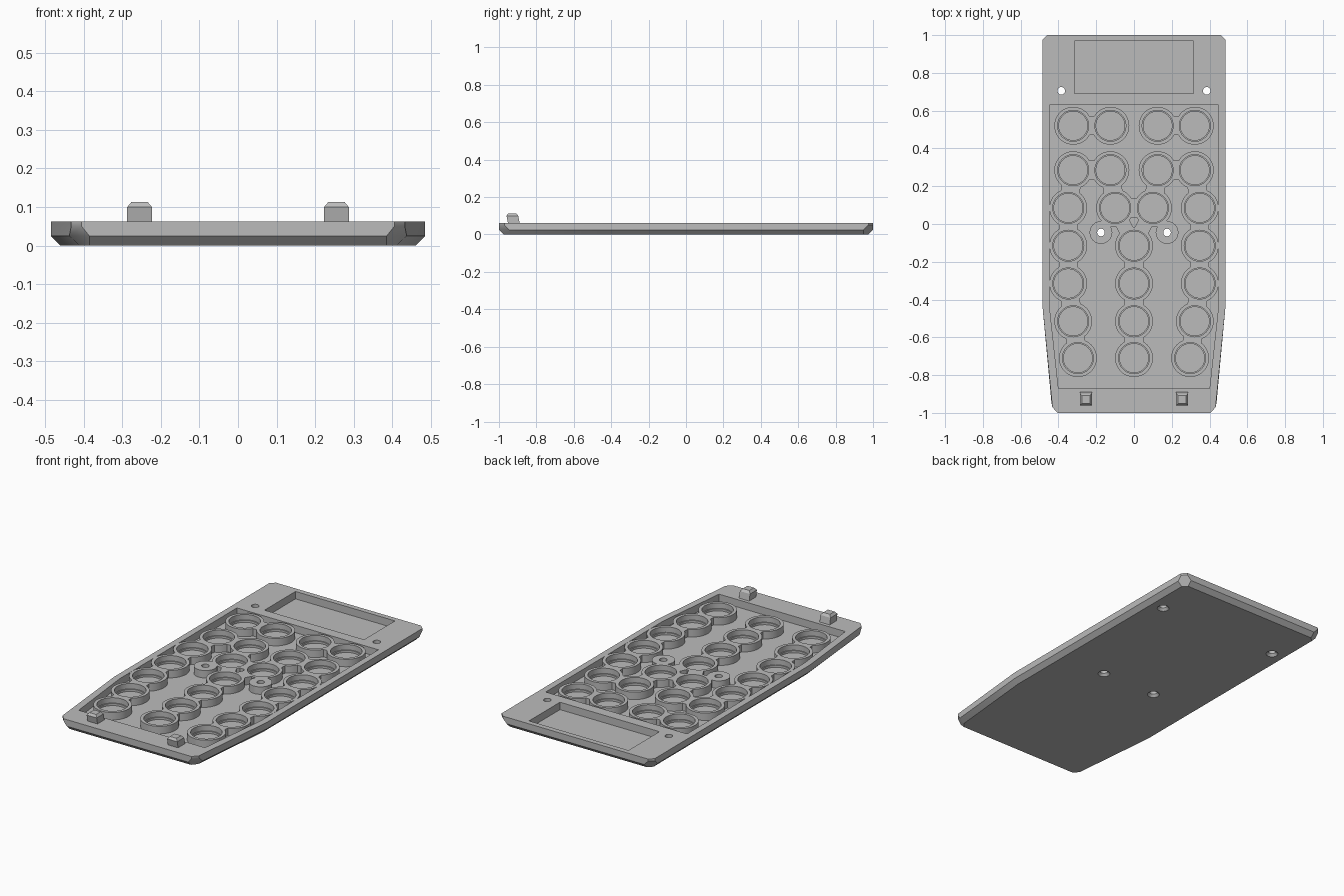
import bpy, bmesh
from mathutils import Vector

cube = bpy.data.objects.get("Cube")
if cube:
    bpy.data.objects.remove(cube, do_unlink=True)

TOP, FLOOR = 0.0625, 0.02
SEGMENTS = 48

grey = bpy.data.materials.new("plain_grey")
grey.use_nodes = True
grey.diffuse_color = (0.5, 0.5, 0.5, 1)
grey.node_tree.nodes["Principled BSDF"].inputs["Base Color"].default_value = grey.diffuse_color


def make_object(name, bm):
    bmesh.ops.recalc_face_normals(bm, faces=bm.faces)
    mesh = bpy.data.meshes.new(name)
    bm.to_mesh(mesh)
    bm.free()
    mesh.materials.append(grey)
    obj = bpy.data.objects.new(name, mesh)
    bpy.context.collection.objects.link(obj)
    return obj


def loft(bm, loops):
    """Closed solid through a stack of loops with equal point counts."""
    rings = [[bm.verts.new(p) for p in loop] for loop in loops]
    bm.faces.new(rings[0][::-1])
    bm.faces.new(rings[-1])
    for a, b in zip(rings, rings[1:]):
        for i in range(len(a)):
            j = (i + 1) % len(a)
            bm.faces.new((a[i], a[j], b[j], b[i]))


def mirrored(half, z):
    """Full outline from its right-hand half."""
    return [(x, y, z) for x, y in half] + [(-x, y, z) for x, y in reversed(half)]


def turned(bm, centre, profile):
    """Round solid from (radius, height) steps."""
    up = Vector((0, 0, 1))
    import math
    loops = []
    for r, z in profile:
        loops.append([(centre[0] + r * math.cos(math.tau * i / SEGMENTS),
                       centre[1] + r * math.sin(math.tau * i / SEGMENTS), z)
                      for i in range(SEGMENTS)])
    loft(bm, loops)


def bridge(bm, a, b, width):
    """Straight web joining two cup centres."""
    a, b = Vector(a), Vector(b)
    side = (b - a).normalized().orthogonal() * width / 2
    corners = [a + side, a - side, b - side, b + side]
    loft(bm, [[(p.x, p.y, z) for p in corners] for z in (FLOOR - 0.008, TOP)])


def boolean(target, tool, operation):
    mod = target.modifiers.new(operation.lower(), 'BOOLEAN')
    mod.operation, mod.solver, mod.object = operation, 'EXACT', tool
    mod.use_self = operation == 'UNION'
    tool.hide_render = True
    bpy.context.view_layer.objects.active = target
    bpy.ops.object.modifier_apply(modifier=mod.name)
    bpy.data.objects.remove(tool, do_unlink=True)


# Tray body with cut corners and a bevelled underside
bottom = [(.385, -.975), (.41, -.945), (.46, -.43), (.46, .95), (.435, .975)]
middle = [(.385, -1), (.437, -.945), (.485, -.43), (.485, .95), (.435, 1)]
rim = [(.405, -1), (.432, -.97), (.485, -.43), (.485, .975), (.46, 1)]
bm = bmesh.new()
loft(bm, [mirrored(bottom, 0), mirrored(middle, .025),
          mirrored(rim, .05), mirrored(rim, TOP)])
body = make_object("tray_body", bm)

# Key pocket and display recess
bm = bmesh.new()
for half in ([(.4, -.87), (.448, -.43), (.448, .63)], [(.315, .69), (.315, .97)]):
    loft(bm, [mirrored(half, FLOOR), mirrored(half, .1)])
boolean(body, make_object("pocket_cutter", bm), 'DIFFERENCE')

# Key cup positions: side columns, inner pairs and the centre column
side_column = [(.322, .52), (.322, .285), (.348, .085), (.348, -.115),
               (.348, -.315), (.322, -.515), (.297, -.71)]
inner = [(.125, .52), (.125, .285), (.1, .085)]
centre_column = [(0, y) for y in (-.115, -.315, -.515, -.71)]
posts = [(.175, -.045)]


def both(points):
    return [(s * x, y) for x, y in points for s in (1, -1)]


cups = both(side_column + inner) + centre_column

# Cup walls, screw posts and the webs between neighbours
bm = bmesh.new()
for c in cups:
    turned(bm, c, [(.1, FLOOR - .006), (.1, TOP)])
for c in both(posts):
    turned(bm, c, [(.06, FLOOR - .006), (.06, TOP)])
links = list(zip(side_column[1:], side_column[2:]))
links += [(side_column[0], inner[0]), (side_column[1], inner[1]), (inner[1], inner[2])]
for a, b in links:
    for s in (1, -1):
        bridge(bm, (s * a[0], a[1]), (s * b[0], b[1]), .1)
for a, b in zip(centre_column, centre_column[1:]):
    bridge(bm, a, b, .1)
bridge(bm, (-.1, .085), (.1, .085), .1)
for s in (1, -1):
    bridge(bm, (s * .1, .085), centre_column[0], .08)
    bridge(bm, (s * .1, .085), (s * .175, -.045), .06)
boolean(body, make_object("cup_walls", bm), 'UNION')

# Stepped cup bores and countersunk screw holes
bm = bmesh.new()
for c in cups:
    turned(bm, c, [(.076, FLOOR), (.076, .032), (.082, .032), (.082, .1)])
for c in both(posts + [(.385, .705)]):
    turned(bm, c, [(.034, -.002), (.02, .014), (.02, .1)])
boolean(body, make_object("hole_cutter", bm), 'DIFFERENCE')

bpy.ops.object.select_all(action='DESELECT')
body.select_set(True)
bpy.context.view_layer.objects.active = body
bpy.ops.object.shade_smooth_by_angle()

# Latching clips on the front rim
for name, x in (("left_clip", .255), ("right_clip", -.255)):
    bm = bmesh.new()
    levels = [(.032, -.95, -.888, TOP - .01), (.032, -.96, -.897, .1), (.021, -.95, -.908, .113)]
    loft(bm, [[(x - w, y0, z), (x + w, y0, z), (x + w, y1, z), (x - w, y1, z)]
              for w, y0, y1, z in levels])
    make_object(name, bm)
